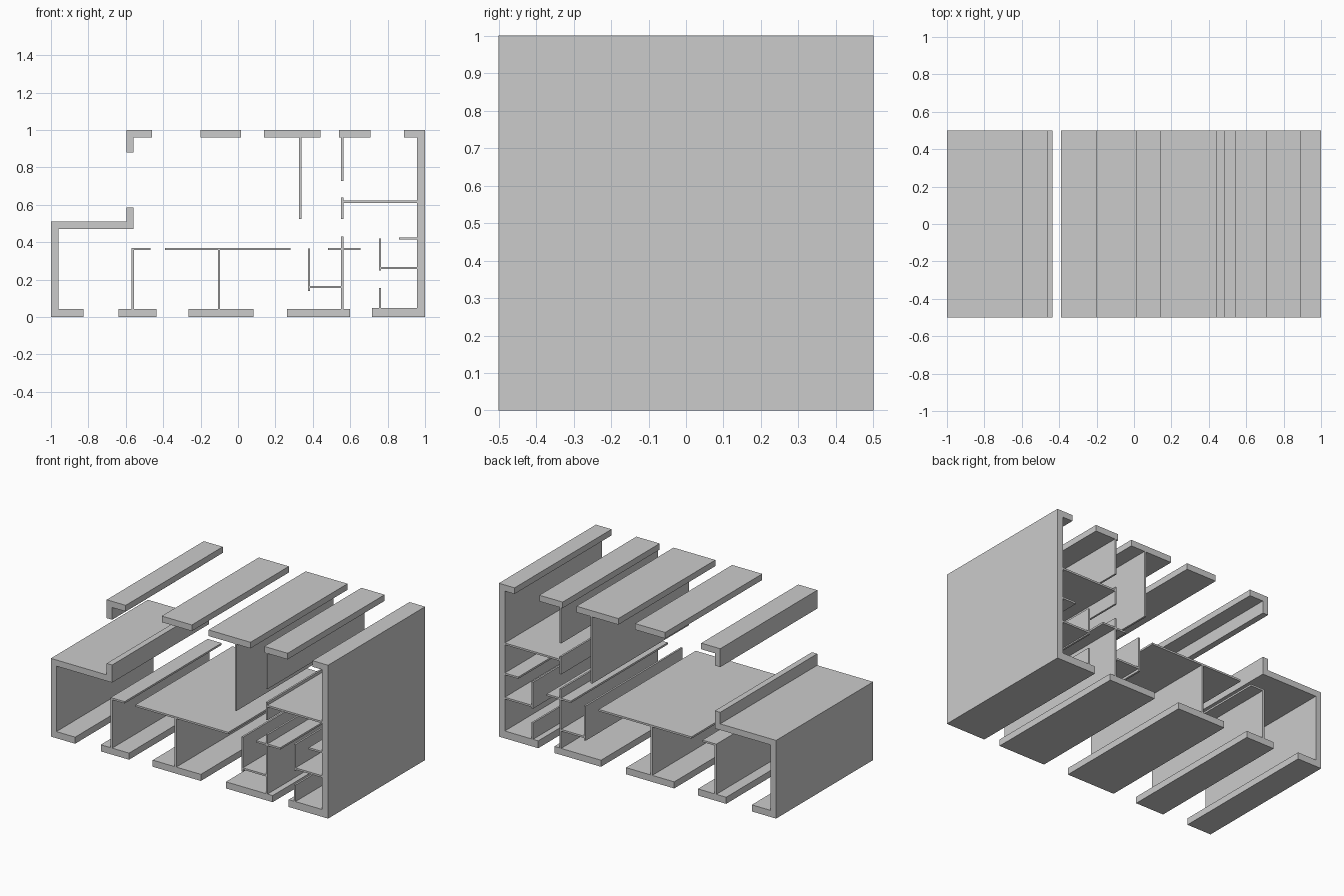
import bpy
import bmesh


def extrude(name, profile):
    """Sweep a front-view (x, z) outline along the full depth."""
    bm = bmesh.new()
    face = bm.faces.new([bm.verts.new((x, -0.5, z)) for x, z in profile])
    res = bmesh.ops.extrude_face_region(bm, geom=[face], use_keep_orig=True)
    for v in res["geom"]:
        if isinstance(v, bmesh.types.BMVert):
            v.co.y = 0.5
    bmesh.ops.recalc_face_normals(bm, faces=bm.faces[:])
    mesh = bpy.data.meshes.new(name)
    bm.to_mesh(mesh)
    bm.free()
    obj = bpy.data.objects.new(name, mesh)
    bpy.context.collection.objects.link(obj)


def slab(name, x0, x1, z0, z1):
    extrude(name, [(x0, z0), (x1, z0), (x1, z1), (x0, z1)])


B, T = 0.043, 0.96  # inner faces of the bottom and top outer walls

# Outer walls with corners
extrude("left_outer_wall", [
    (-1, 0), (-0.825, 0), (-0.825, B), (-0.96, B), (-0.96, 0.47),
    (-0.558, 0.47), (-0.558, 0.585), (-0.597, 0.585), (-0.597, 0.51), (-1, 0.51)])
extrude("upper_left_corner", [
    (-0.597, 0.88), (-0.558, 0.88), (-0.558, T), (-0.46, T), (-0.46, 1), (-0.597, 1)])
extrude("right_outer_wall", [
    (0.716, 0), (1, 0), (1, 1), (0.887, 1), (0.887, T), (0.957, T),
    (0.957, 0.048), (0.716, 0.048)])

# Straight outer wall pieces between the openings
for x0, x1 in [(-0.2, 0.017), (0.138, 0.44), (0.54, 0.708)]:
    slab("top_outer_wall", x0, x1, T, 1)
for x0, x1 in [(-0.64, -0.436), (-0.265, 0.082), (0.263, 0.6)]:
    slab("bottom_outer_wall", x0, x1, 0, B)

# Thin upright partitions: centre x, bottom, top
for x, z0, z1 in [(-0.563, B, 0.37), (-0.101, B, 0.358), (0.333, 0.525, T),
                  (0.557, 0.727, T), (0.557, 0.525, 0.64), (0.557, B, 0.43),
                  (0.38, 0.14, 0.366), (0.759, 0.248, 0.42), (0.759, 0.048, 0.155)]:
    slab("upright_partition", x - 0.006, x + 0.006, z0, z1)

# Thin level partitions: left, right, centre z
for x0, x1, z in [(-0.557, -0.468, 0.364), (-0.39, 0.28, 0.364),
                  (0.481, 0.551, 0.364), (0.563, 0.655, 0.364),
                  (0.563, 0.957, 0.616), (0.386, 0.551, 0.161),
                  (0.765, 0.957, 0.262), (0.86, 0.957, 0.42)]:
    slab("level_partition", x0, x1, z - 0.006, z + 0.006)
